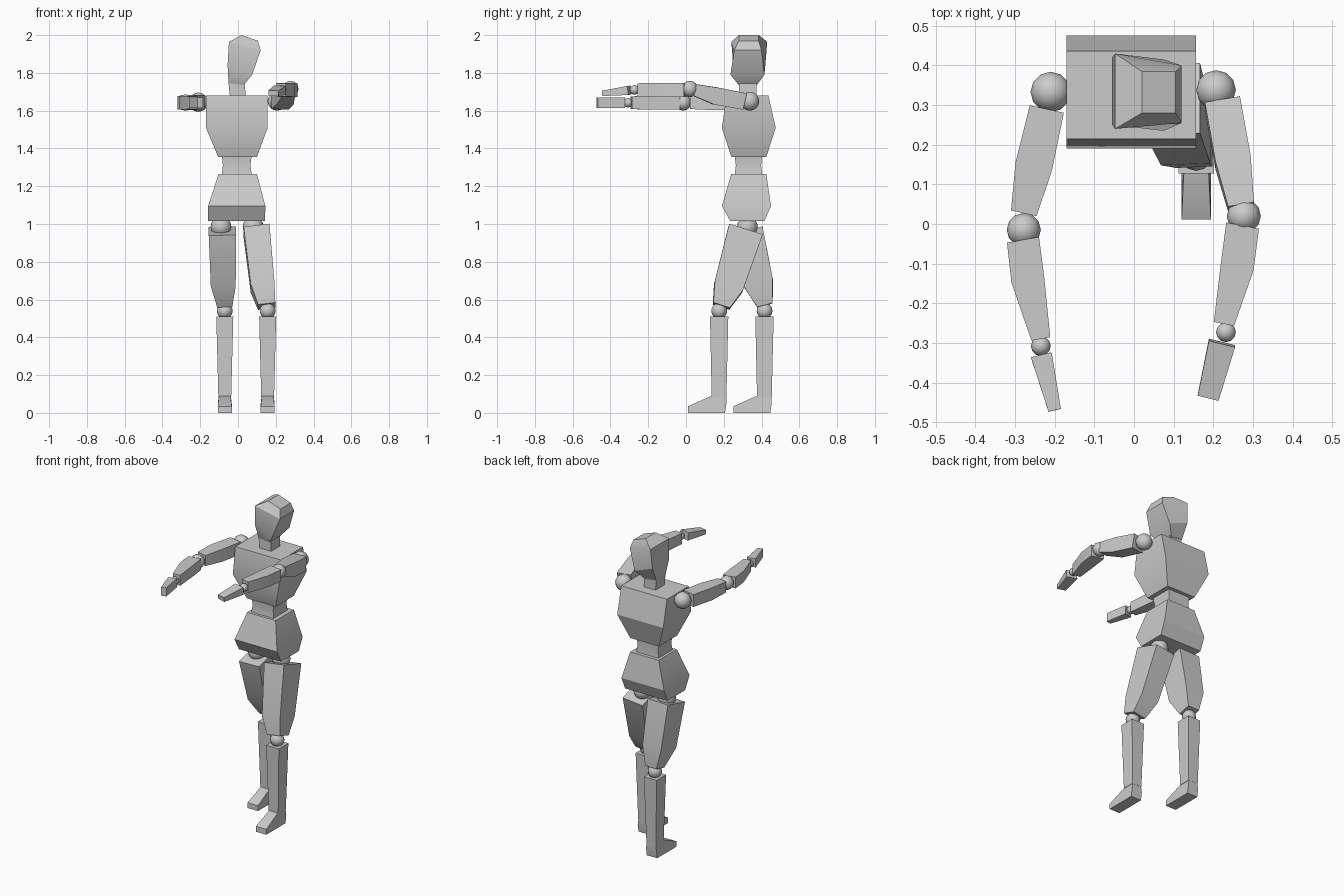
import bpy, bmesh, math
from mathutils import Vector

if "Cube" in bpy.data.objects:
    bpy.data.objects.remove(bpy.data.objects["Cube"])


def finish(name, bm, angle=30):
    bmesh.ops.recalc_face_normals(bm, faces=bm.faces)
    me = bpy.data.meshes.new(name)
    bm.to_mesh(me)
    bm.free()
    ob = bpy.data.objects.new(name, me)
    bpy.context.collection.objects.link(ob)
    bpy.ops.object.select_all(action='DESELECT')
    bpy.context.view_layer.objects.active = ob
    ob.select_set(True)
    bpy.ops.object.shade_smooth_by_angle(angle=math.radians(angle))
    return ob


def skin(name, rings):
    """Join a series of four-cornered rings into a capped solid."""
    bm = bmesh.new()
    rows = [[bm.verts.new(p) for p in r] for r in rings]
    n = len(rows[0])
    for a, b in zip(rows, rows[1:]):
        for i in range(n):
            j = (i + 1) % n
            bm.faces.new((a[i], a[j], b[j], b[i]))
    bm.faces.new(rows[0])
    bm.faces.new(rows[-1])
    return finish(name, bm)


def blocks(name, sections):
    """Upright block; each section is z, x0, x1, y0, y1."""
    return skin(name, [[(x0, y0, z), (x1, y0, z), (x1, y1, z), (x0, y1, z)]
                       for z, x0, x1, y0, y1 in sections])


def limb(name, sections):
    """Tapered block along a slanted axis; each section is centre, half width, half depth."""
    d = (Vector(sections[-1][0]) - Vector(sections[0][0])).normalized()
    u = Vector((1, 0, 0))
    u = (u - d * d.dot(u)).normalized()
    v = d.cross(u)
    return skin(name, [[Vector(c) + u * a * s + v * b * t
                        for s, t in ((-1, -1), (1, -1), (1, 1), (-1, 1))]
                       for c, a, b in sections])


def ball(name, c, r):
    bm = bmesh.new()
    bmesh.ops.create_uvsphere(bm, u_segments=12, v_segments=8, radius=r)
    bmesh.ops.translate(bm, verts=bm.verts, vec=c)
    return finish(name, bm, 60)


# Trunk
blocks("chest", [(1.355, -.105, .10, .24, .425), (1.51, -.17, .157, .19, .475),
                 (1.68, -.17, .157, .215, .436)])
blocks("waist", [(1.265, -.085, .072, .258, .402), (1.31, -.08, .066, .264, .398),
                 (1.36, -.085, .072, .258, .402)])
blocks("pelvis", [(1.015, -.158, .143, .235, .415), (1.095, -.158, .145, .19, .45),
                  (1.265, -.103, .10, .24, .425)])
blocks("neck", [(1.67, -.042, .04, .28, .372), (1.745, -.05, .037, .28, .372)])

# Head, leaning to one side: left x, left z, right x, right z, then y pairs
head = [(-.05, 1.745, .03, 1.735, .28, .375, .28, .375),
        (-.055, 1.84, .075, 1.79, .25, .42, .235, .415),
        (-.048, 1.965, .12, 1.92, .24, .43, .255, .40),
        (.02, 2.0, .105, 1.97, .28, .385, .28, .385)]
skin("head", [[(xl, la, zl), (xr, ra, zr), (xr, rb, zr), (xl, lb, zl)]
              for xl, zl, xr, zr, la, lb, ra, rb in head])

# Thighs
limb("left_thigh", [((.098, .315, .965), .069, .093), ((.13, .225, .667), .063, .078),
                    ((.152, .187, .565), .046, .046)])
limb("right_thigh", [((-.083, .318, .963), .072, .09), ((-.078, .382, .69), .066, .08),
                     ((-.07, .418, .57), .04, .042)])

# Hip and knee balls, shins and feet
for side, hx, x, y in (("left", .08, .157, .176), ("right", -.09, -.07, .416)):
    ball(side + "_hip", (hx, .325, .985), .055)
    ball(side + "_knee", (x, y, .54), .042)
    blocks(side + "_shin", [(.085, x - .034, x + .034, y - .04, y + .038),
                            (.51, x - .045, x + .045, y - .049, y + .048)])
    profile = [(-.165, 0), (-.165, .035), (-.042, .09), (.037, .095), (.038, .05), (.03, 0)]
    skin(side + "_foot", [[(x + s * (.031 if z > .08 else .037), y + py, z)
                           for py, z in profile] for s in (-1, 1)])

# Right arm, held level
ball("right_shoulder", (-.21, .333, 1.645), .051)
limb("right_upper_arm", [((-.22, .29, 1.643), .044, .04), ((-.253, .145, 1.643), .047, .04),
                         ((-.278, .027, 1.643), .033, .034)])
ball("right_elbow", (-.278, -.015, 1.643), .043)
limb("right_forearm", [((-.28, -.04, 1.642), .041, .036), ((-.268, -.14, 1.642), .042, .036),
                       ((-.235, -.29, 1.642), .024, .034)])
ball("right_wrist", (-.235, -.308, 1.642), .025)
limb("right_hand", [((-.234, -.33, 1.642), .027, .028), ((-.20, -.47, 1.643), .016, .028)])

# Left arm, raised at the elbow
ball("left_shoulder", (.207, .338, 1.65), .05)
limb("left_upper_arm", [((.223, .305, 1.65), .045, .044), ((.25, .155, 1.678), .045, .046),
                        ((.27, .043, 1.71), .033, .031)])
ball("left_elbow", (.277, .02, 1.715), .043)
limb("left_forearm", [((.274, -.004, 1.71), .042, .037), ((.26, -.11, 1.71), .042, .037),
                      ((.227, -.252, 1.71), .026, .035)])
ball("left_wrist", (.232, -.273, 1.71), .025)
limb("left_hand", [((.222, -.30, 1.708), .034, .024), ((.187, -.438, 1.692), .027, .014)])
